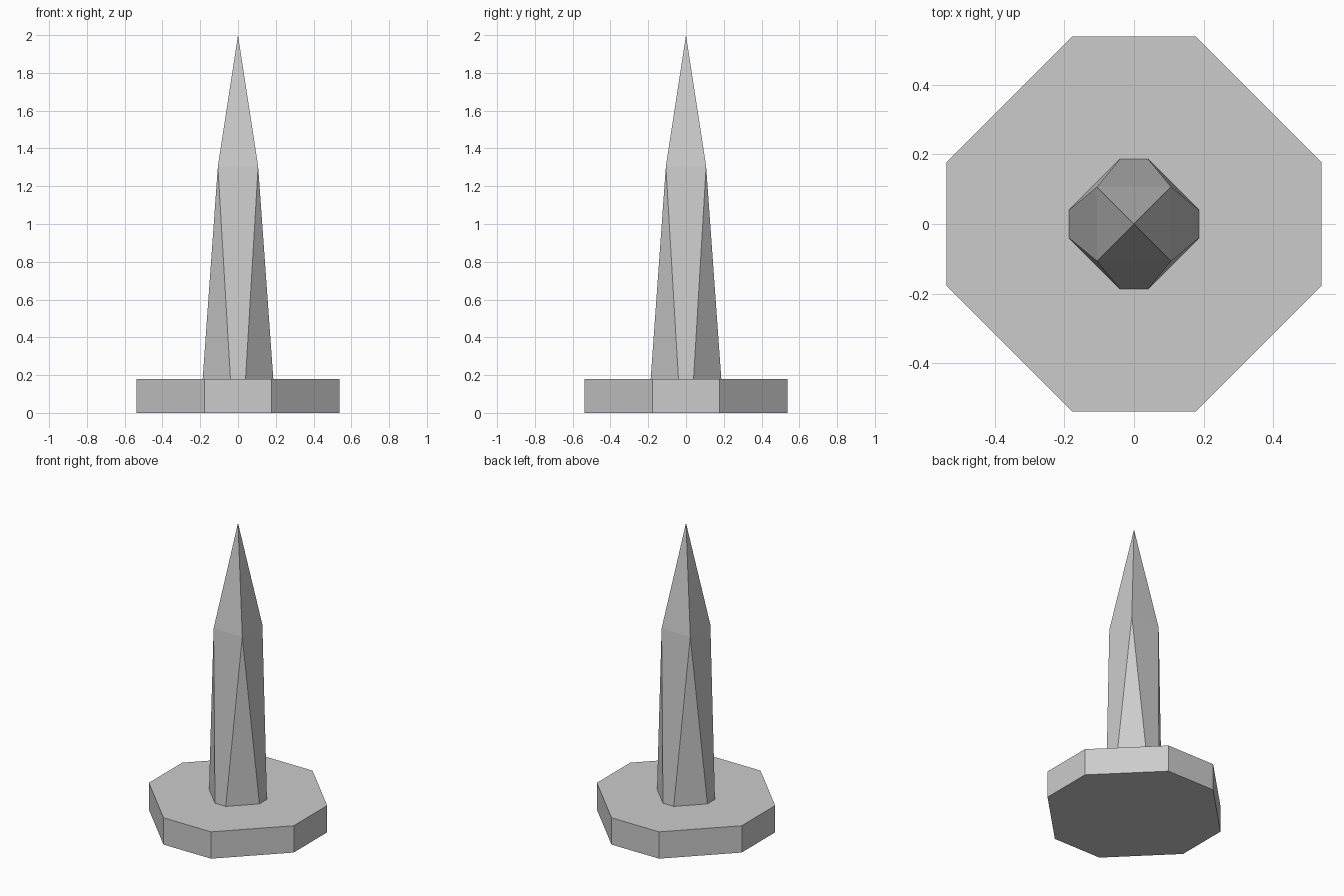
import bpy, bmesh

if "Cube" in bpy.data.objects:
    bpy.data.objects.remove(bpy.data.objects["Cube"])


def octagon(half, corner):
    # Counter-clockwise octagon with flat sides on the x and y axes
    pts = []
    x, y = (half, -corner), (half, corner)
    for _ in range(4):
        pts += [x, y]
        x, y = (-x[1], x[0]), (-y[1], y[0])
    return pts


def finish(bm, name):
    bmesh.ops.recalc_face_normals(bm, faces=bm.faces[:])
    mesh = bpy.data.meshes.new(name)
    bm.to_mesh(mesh)
    bm.free()
    obj = bpy.data.objects.new(name, mesh)
    bpy.context.collection.objects.link(obj)
    return obj


BASE_TOP = 0.18
SHOULDER = 1.305
TIP = 2.0

# Octagonal base plate
bm = bmesh.new()
bottom = [bm.verts.new((x, y, 0)) for x, y in octagon(0.538, 0.177)]
top = [bm.verts.new((x, y, BASE_TOP)) for x, y in octagon(0.538, 0.177)]
bm.faces.new(bottom)
bm.faces.new(top)
for i in range(8):
    j = (i + 1) % 8
    bm.faces.new((bottom[i], bottom[j], top[j], top[i]))
finish(bm, "base_plate")

# Spire: octagonal foot narrowing to a square shoulder, then a pyramid tip
bm = bmesh.new()
foot = [bm.verts.new((x, y, BASE_TOP)) for x, y in octagon(0.187, 0.04)]
s = 0.1065
square = [bm.verts.new((x, y, SHOULDER)) for x, y in ((s, -s), (s, s), (-s, s), (-s, -s))]
tip = bm.verts.new((0, 0, TIP))
bm.faces.new(foot)
for i in range(4):
    a, b, c = foot[2 * i], foot[2 * i + 1], foot[(2 * i + 2) % 8]
    low, high = square[i], square[(i + 1) % 4]
    bm.faces.new((a, b, high, low))   # main side
    bm.faces.new((b, c, high))        # tapering corner chamfer
    bm.faces.new((low, high, tip))    # tip side
finish(bm, "spire")
